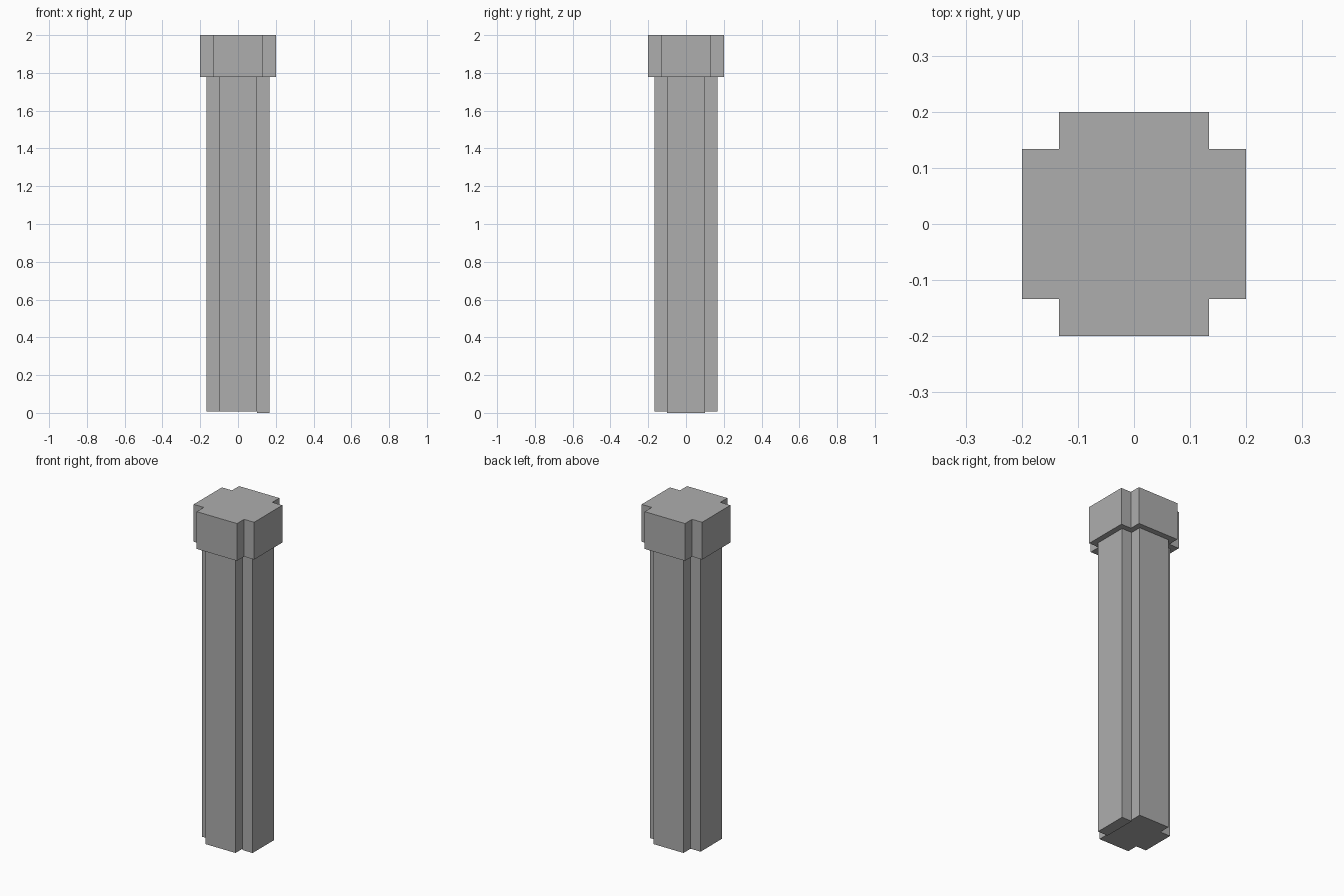
import bpy
import bmesh

cube = bpy.data.objects.get("Cube")
if cube:
    bpy.data.objects.remove(cube, do_unlink=True)

stone = bpy.data.materials.new("grey_stone")
stone.use_nodes = True
grey = (0.42, 0.42, 0.42, 1)
stone.diffuse_color = grey
stone.node_tree.nodes["Principled BSDF"].inputs["Base Color"].default_value = grey


def prism(name, outline, bottom, top):
    """Extrude a flat outline between two heights."""
    bm = bmesh.new()
    face = bm.faces.new([bm.verts.new((x, y, bottom)) for x, y in outline])
    ext = bmesh.ops.extrude_face_region(bm, geom=[face], use_keep_orig=True)
    verts = [v for v in ext["geom"] if isinstance(v, bmesh.types.BMVert)]
    bmesh.ops.translate(bm, verts=verts, vec=(0, 0, top - bottom))
    bmesh.ops.recalc_face_normals(bm, faces=bm.faces)
    mesh = bpy.data.meshes.new(name)
    bm.to_mesh(mesh)
    bm.free()
    mesh.materials.append(stone)
    obj = bpy.data.objects.new(name, mesh)
    bpy.context.collection.objects.link(obj)
    return obj


def cross(outer, inner):
    """Square outline with its four corners notched."""
    points = []
    x, y = 1, 0
    for _ in range(4):
        for along, side in ((outer, -inner), (outer, inner), (inner, inner)):
            points.append((x * along - y * side, y * along + x * side))
        x, y = -y, x
    return points


OUTER, INNER, STEP, CAP_BASE = 0.1667, 0.1, 0.008, 1.777

# Notched shaft and wider cap
prism("column_shaft", cross(OUTER, INNER), STEP, CAP_BASE)
prism("column_cap", cross(0.2, 0.1333), CAP_BASE, 2)

# Thin foot under the left arm of the shaft
prism("left_foot", [(INNER, -INNER), (OUTER, -INNER), (OUTER, INNER), (INNER, INNER)], 0, STEP)
